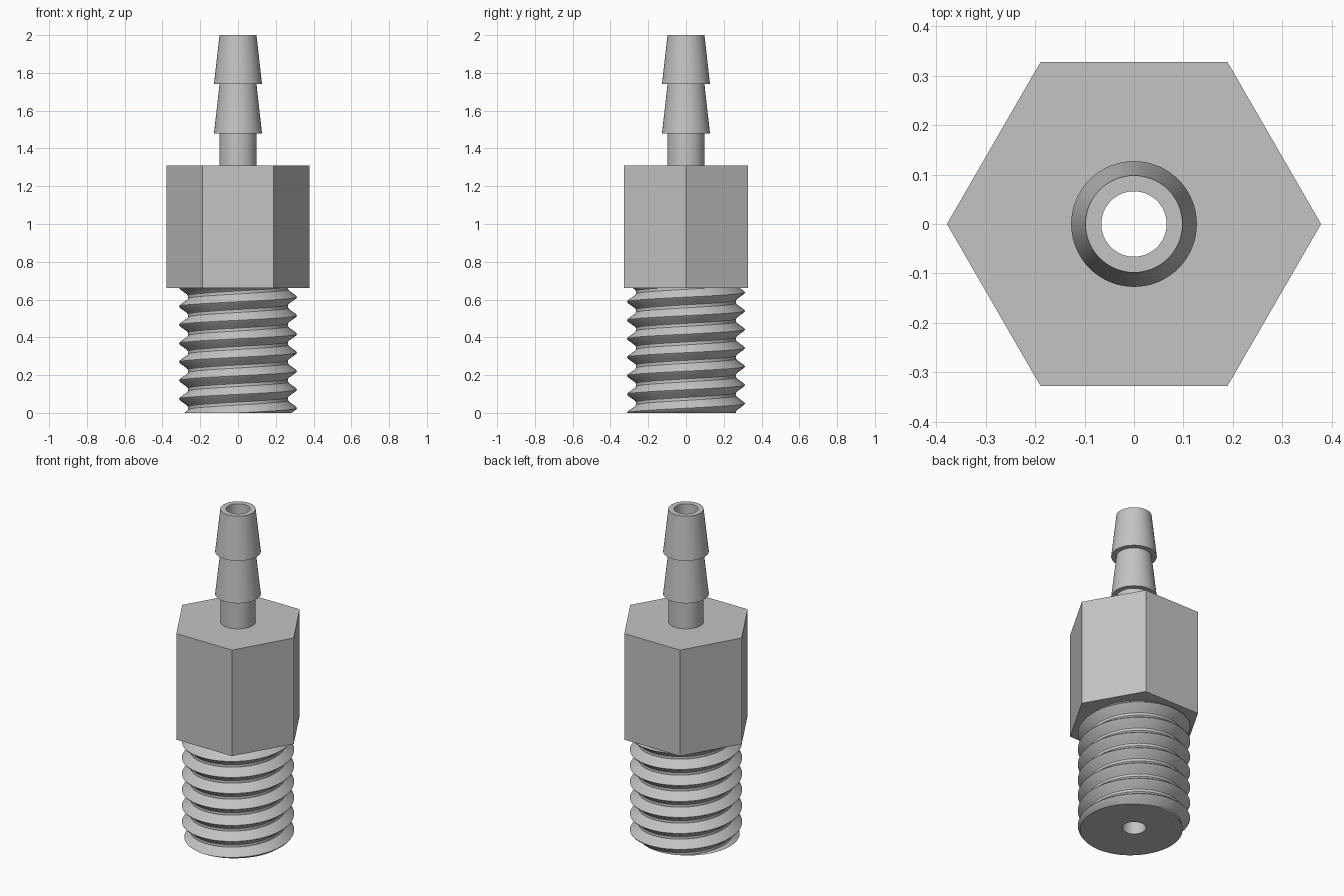
import bpy
import bmesh
from math import cos, sin, pi, floor, radians

cube = bpy.data.objects.get("Cube")
if cube:
    bpy.data.objects.remove(cube, do_unlink=True)

BORE = 0.066
THREAD_TOP = 0.66
HEX_TOP = 1.31
SEGMENTS = 96

# Single grey material
grey = bpy.data.materials.new("plain_grey")
grey.use_nodes = True
color = (0.55, 0.55, 0.55, 1)
grey.diffuse_color = color
grey.node_tree.nodes["Principled BSDF"].inputs["Base Color"].default_value = color


def swept(name, columns, smooth_angle=None):
    """Skin a closed ring of (r, z) columns; columns run outside-up."""
    bm = bmesh.new()
    n = len(columns) - 1
    grid = []
    for i, column in enumerate(columns):
        a = 2 * pi * i / n
        grid.append([bm.verts.new((r * cos(a), r * sin(a), z)) for r, z in column])
    for left, right in zip(grid, grid[1:]):
        for j in range(len(left) - 1):
            bm.faces.new((left[j], right[j], right[j + 1], left[j + 1]))
    bmesh.ops.remove_doubles(bm, verts=bm.verts, dist=0.00005)
    bmesh.ops.recalc_face_normals(bm, faces=bm.faces)
    mesh = bpy.data.meshes.new(name)
    bm.to_mesh(mesh)
    bm.free()
    mesh.materials.append(grey)
    obj = bpy.data.objects.new(name, mesh)
    bpy.context.collection.objects.link(obj)
    if smooth_angle:
        bpy.ops.object.select_all(action="DESELECT")
        obj.select_set(True)
        bpy.context.view_layer.objects.active = obj
        bpy.ops.object.shade_smooth_by_angle(angle=radians(smooth_angle))
    return obj


def lathe(name, profile, segments, smooth_angle=None):
    return swept(name, [profile] * (segments + 1), smooth_angle)


# Threaded stem: one tooth profile (phase, radius) wound as a right-hand helix
PITCH = 0.098
CREST_Z = 0.025
TOOTH = [(0, 0.312), (0.07, 0.308), (0.34, 0.271), (0.42, 0.265),
         (0.58, 0.265), (0.66, 0.271), (0.93, 0.308), (1, 0.312)]


def thread_radius(turns):
    phase = turns - floor(turns)
    for (p, r), (q, s) in zip(TOOTH, TOOTH[1:]):
        if phase <= q:
            return r + (s - r) * (phase - p) / (q - p)
    return TOOTH[-1][1]


def thread_column(turn):
    column = [(BORE, 0)]
    start = CREST_Z + PITCH * turn
    for k in range(-2, 9):
        for phase, _ in TOOTH[:-1]:
            z = min(max(start + PITCH * (k + phase), 0), THREAD_TOP)
            column.append((thread_radius((z - start) / PITCH), z))
    return column + [(BORE, THREAD_TOP), (BORE, 0)]


swept("threaded_stem",
      [thread_column(i / SEGMENTS) for i in range(SEGMENTS + 1)], 25)

# Hexagonal body, its inner opening hidden behind the tube wall
lathe("hex_body", [(0.085, THREAD_TOP), (0.378, THREAD_TOP), (0.378, HEX_TOP),
                   (0.085, HEX_TOP), (0.085, THREAD_TOP)], 6)

# Hose barb with two tapered ridges and a bore running down to the stem
lathe("hose_barb", [(BORE, THREAD_TOP), (0.098, THREAD_TOP), (0.098, 1.48),
                    (0.127, 1.48), (0.098, 1.74), (0.127, 1.74), (0.098, 2),
                    (BORE, 2), (BORE, THREAD_TOP)], 64, 30)
